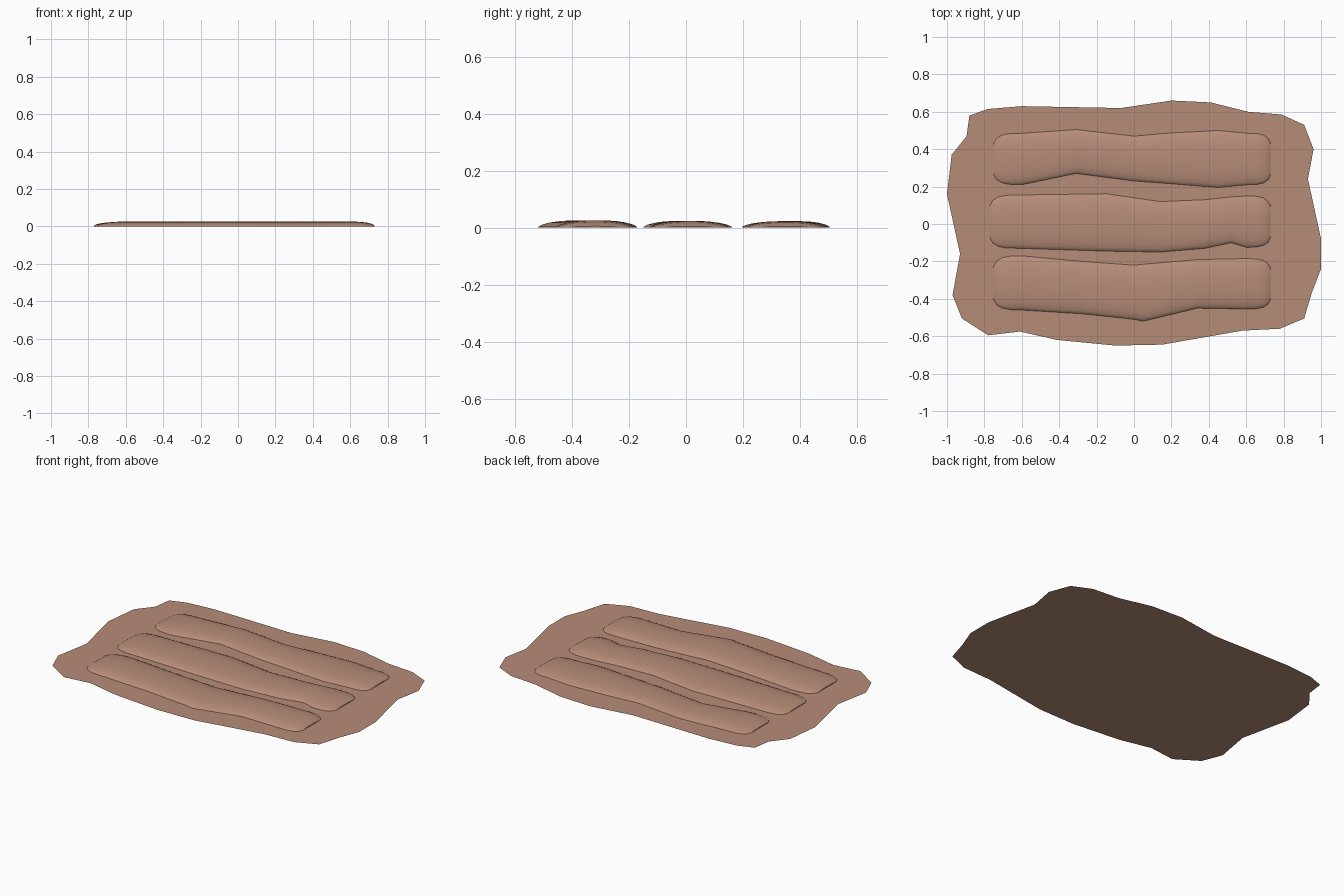
import bpy, bmesh, math

if "Cube" in bpy.data.objects:
    bpy.data.objects.remove(bpy.data.objects["Cube"])

soil = bpy.data.materials.new("soil brown")
soil.diffuse_color = (0.47, 0.265, 0.19, 1)
soil.use_nodes = True
soil.node_tree.nodes["Principled BSDF"].inputs["Base Color"].default_value = soil.diffuse_color


def make_object(name, bm, smooth):
    me = bpy.data.meshes.new(name)
    bm.to_mesh(me)
    bm.free()
    me.materials.append(soil)
    ob = bpy.data.objects.new(name, me)
    bpy.context.collection.objects.link(ob)
    if smooth:
        bpy.ops.object.select_all(action='DESELECT')
        ob.select_set(True)
        bpy.context.view_layer.objects.active = ob
        bpy.ops.object.shade_smooth_by_angle(angle=math.radians(50))
    return ob


# flat patch of earth with a ragged outline
outline = [(-.88, .58), (-.78, .615), (-.6, .63), (-.07, .62), (.2, .66), (.41, .65),
           (.61, .6), (.79, .585), (.91, .53), (.96, .4), (.93, .24), (1, -.08),
           (1, -.24), (.95, -.37), (.91, -.505), (.78, -.56), (.58, -.57), (.15, -.645),
           (-.1, -.65), (-.41, -.62), (-.61, -.575), (-.78, -.595), (-.92, -.505),
           (-.97, -.38), (-.93, -.16), (-1, .16), (-.975, .37), (-.895, .47)]
bm = bmesh.new()
face = bm.faces.new([bm.verts.new((x, y, 0)) for x, y in reversed(outline)])
face.normal_update()
if face.normal.z < 0:
    face.normal_flip()
bmesh.ops.triangulate(bm, faces=bm.faces[:])
make_object("soil_patch", bm, False)

# raised rows: (x, low y, high y) along each row, rounded off at the ends
rows = [
    [(-.6, .21, .485), (-.31, .27, .505), (0, .23, .47), (.2, .215, .487),
     (.45, .195, .5), (.61, .21, .485)],
    [(-.62, -.13, .155), (-.15, -.145, .162), (.14, -.15, .12), (.38, -.13, .13),
     (.52, -.1, .145), (.6, -.125, .15)],
    [(-.6, -.46, -.17), (-.28, -.48, -.2), (0, -.51, -.22), (.05, -.52, -.215),
     (.34, -.45, -.19), (.6, -.455, -.185)],
]
left_ends = (-.75, -.77, -.75)
heights = (.023, .024, .026)
# share of the height and inset of the end rings
cap = [(1, .62, .2), (.9, .8, .52), (.7, .93, .78), (.4, .99, .95)]
across = [-1, -.97, -.88, -.72, -.5, -.25, 0, .25, .5, .72, .88, .97, 1]


def rise(t):
    return (1 - abs(t) ** 2.4) ** 0.6


def end_rings(station, x_end):
    x, lo, hi = station
    mid, half = (lo + hi) / 2, (hi - lo) / 2
    return [(x + (x_end - x) * d, mid - half * w, mid + half * w, h) for d, w, h in cap]


for i, row in enumerate(rows):
    rings = end_rings(row[0], left_ends[i])
    rings += [(x, lo, hi, 1) for x, lo, hi in row]
    rings += reversed(end_rings(row[-1], .73))
    bm = bmesh.new()
    grid = [[bm.verts.new((x, (lo + hi) / 2 + t * (hi - lo) / 2, rise(t) * h * heights[i]))
             for t in across] for x, lo, hi, h in rings]
    for a, b in zip(grid, grid[1:]):
        for k in range(len(across) - 1):
            bm.faces.new((a[k], b[k], b[k + 1], a[k + 1]))
    # short end walls down to the patch
    bm.faces.new(grid[0])
    bm.faces.new(grid[-1][::-1])
    bmesh.ops.recalc_face_normals(bm, faces=bm.faces[:])
    if sum(f.normal.z for f in bm.faces) < 0:
        bmesh.ops.reverse_faces(bm, faces=bm.faces[:])
    make_object("soil_row_%d" % (i + 1), bm, True)
